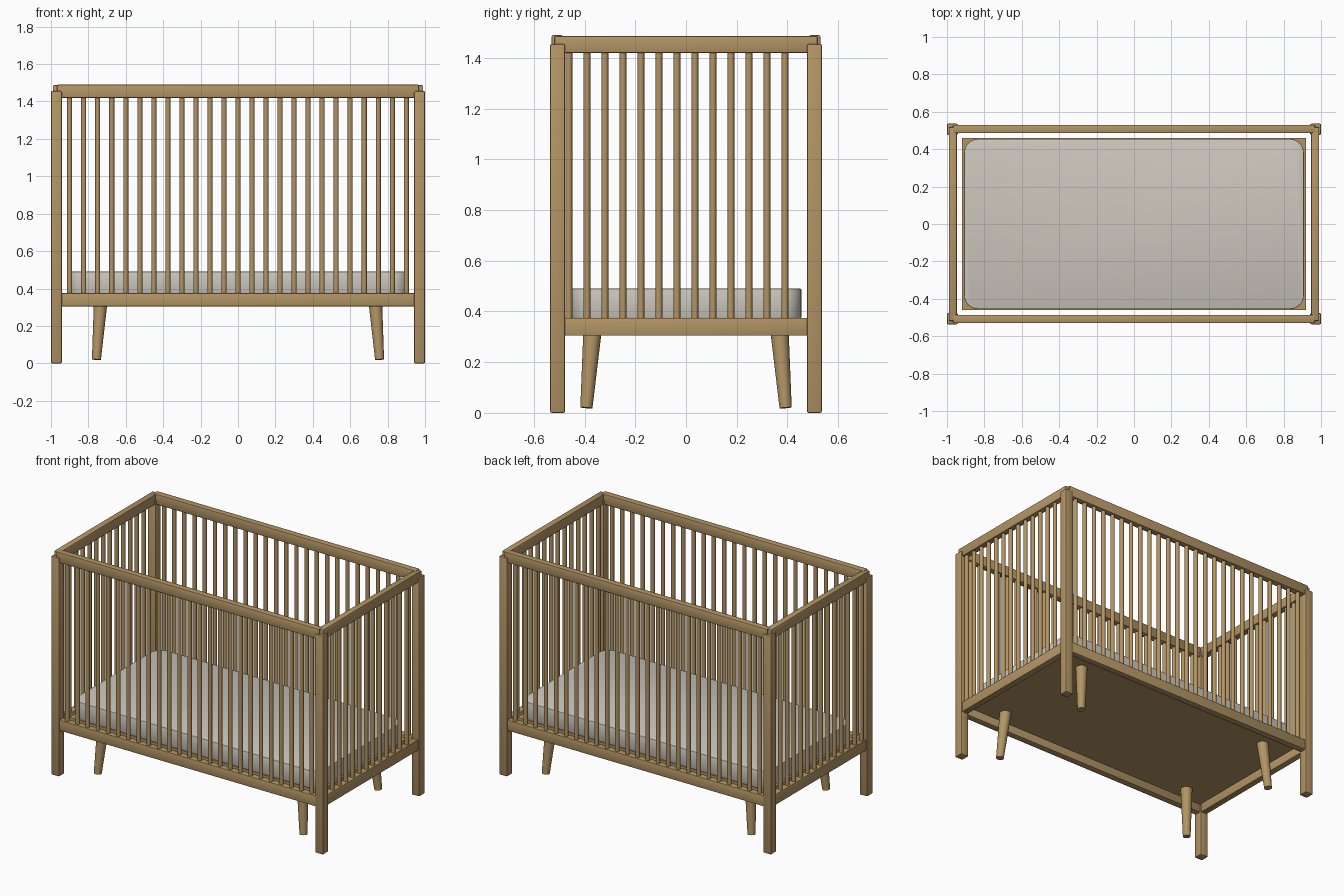
import bpy, bmesh, math
from mathutils import Vector

cube = bpy.data.objects.get("Cube")
if cube:
    bpy.data.objects.remove(cube, do_unlink=True)


def material(name, rgb):
    m = bpy.data.materials.new(name)
    m.use_nodes = True
    m.diffuse_color = (*rgb, 1)
    m.node_tree.nodes["Principled BSDF"].inputs["Base Color"].default_value = (*rgb, 1)
    return m


WOOD = material("oak wood", (0.45, 0.30, 0.13))
FABRIC = material("mattress fabric", (0.60, 0.57, 0.51))


def finish(bm, name, mat, smooth=False):
    mesh = bpy.data.meshes.new(name)
    bm.to_mesh(mesh)
    bm.free()
    mesh.materials.append(mat)
    ob = bpy.data.objects.new(name, mesh)
    bpy.context.collection.objects.link(ob)
    if smooth:
        bpy.ops.object.select_all(action='DESELECT')
        ob.select_set(True)
        bpy.context.view_layer.objects.active = ob
        bpy.ops.object.shade_smooth_by_angle(angle=math.radians(40))
    return ob


def box(name, lo, hi, mat=WOOD, bevel=0.006, corner=0):
    """Box between two corners; corner rounds the upright edges first."""
    lo, hi = Vector(lo), Vector(hi)
    bm = bmesh.new()
    bmesh.ops.create_cube(bm, size=1)
    for v in bm.verts:
        v.co = Vector([(a + b) / 2 + c * (b - a) for a, b, c in zip(lo, hi, v.co)])
    if corner:
        upright = [e for e in bm.edges if abs(e.verts[0].co.z - e.verts[1].co.z) > 0.01]
        bmesh.ops.bevel(bm, geom=upright, offset=corner, segments=8,
                        profile=0.5, affect='EDGES')
    if bevel:
        sharp = [e for e in bm.edges if e.calc_face_angle(0) > 1]
        bmesh.ops.bevel(bm, geom=sharp, offset=bevel, segments=2,
                        profile=0.5, affect='EDGES')
    return finish(bm, name, mat, smooth=True)


def rod(name, start, end, r1, r2, sides):
    """Round, possibly tapered, bar between two points."""
    start, end = Vector(start), Vector(end)
    axis = end - start
    bm = bmesh.new()
    bmesh.ops.create_cone(bm, cap_ends=True, segments=sides,
                          radius1=r1, radius2=r2, depth=axis.length)
    turn = Vector((0, 0, 1)).rotation_difference(axis).to_matrix()
    bmesh.ops.rotate(bm, verts=bm.verts, matrix=turn)
    bmesh.ops.translate(bm, verts=bm.verts, vec=(start + end) / 2)
    return finish(bm, name, WOOD, smooth=True)


def span(sign, a, b):
    return sorted((sign * a, sign * b))


SIDES = ((-1, "right"), (1, "left"))
ENDS = ((-1, "front"), (1, "back"))

# Corner posts and splayed support legs
for sx, side in SIDES:
    for sy, end in ENDS:
        x, y = span(sx, 0.942, 1.0), span(sy, 0.477, 0.536)
        box(f"{end}_{side}_post", (x[0], y[0], 0), (x[1], y[1], 1.455))
        rod(f"{end}_{side}_support_leg", (sx * 0.757, sy * 0.393, 0.02),
            (sx * 0.733, sy * 0.367, 0.345), 0.024, 0.037, 24)

# Rails and spindles along the front and back
for sy, end in ENDS:
    y = span(sy, 0.486, 0.53)
    box(f"{end}_top_rail", (-0.967, y[0], 1.42), (0.967, y[1], 1.49))
    box(f"{end}_bottom_rail", (-0.945, y[0], 0.305), (0.945, y[1], 0.375), bevel=0.003)
    for i in range(25):
        x = -0.9 + 0.075 * i
        rod(f"{end}_spindle_{i + 1}", (x, sy * 0.508, 0.37), (x, sy * 0.508, 1.425),
            0.0135, 0.0135, 16)

# Rails and spindles along the two short ends
for sx, side in SIDES:
    x = span(sx, 0.947, 0.99)
    box(f"{side}_top_rail", (x[0], -0.518, 1.42), (x[1], 0.518, 1.487))
    box(f"{side}_bottom_rail", (x[0], -0.48, 0.305), (x[1], 0.48, 0.375), bevel=0.003)
    for i in range(13):
        y = -0.462 + 0.071 * i
        rod(f"{side}_spindle_{i + 1}", (sx * 0.968, y, 0.37), (sx * 0.968, y, 1.425),
            0.0135, 0.0135, 16)

# Mattress base and mattress
box("mattress_base", (-0.92, -0.459, 0.338), (0.92, 0.459, 0.373), bevel=0)
box("mattress", (-0.908, -0.455, 0.373), (0.908, 0.455, 0.49), FABRIC,
    bevel=0.004, corner=0.075)
